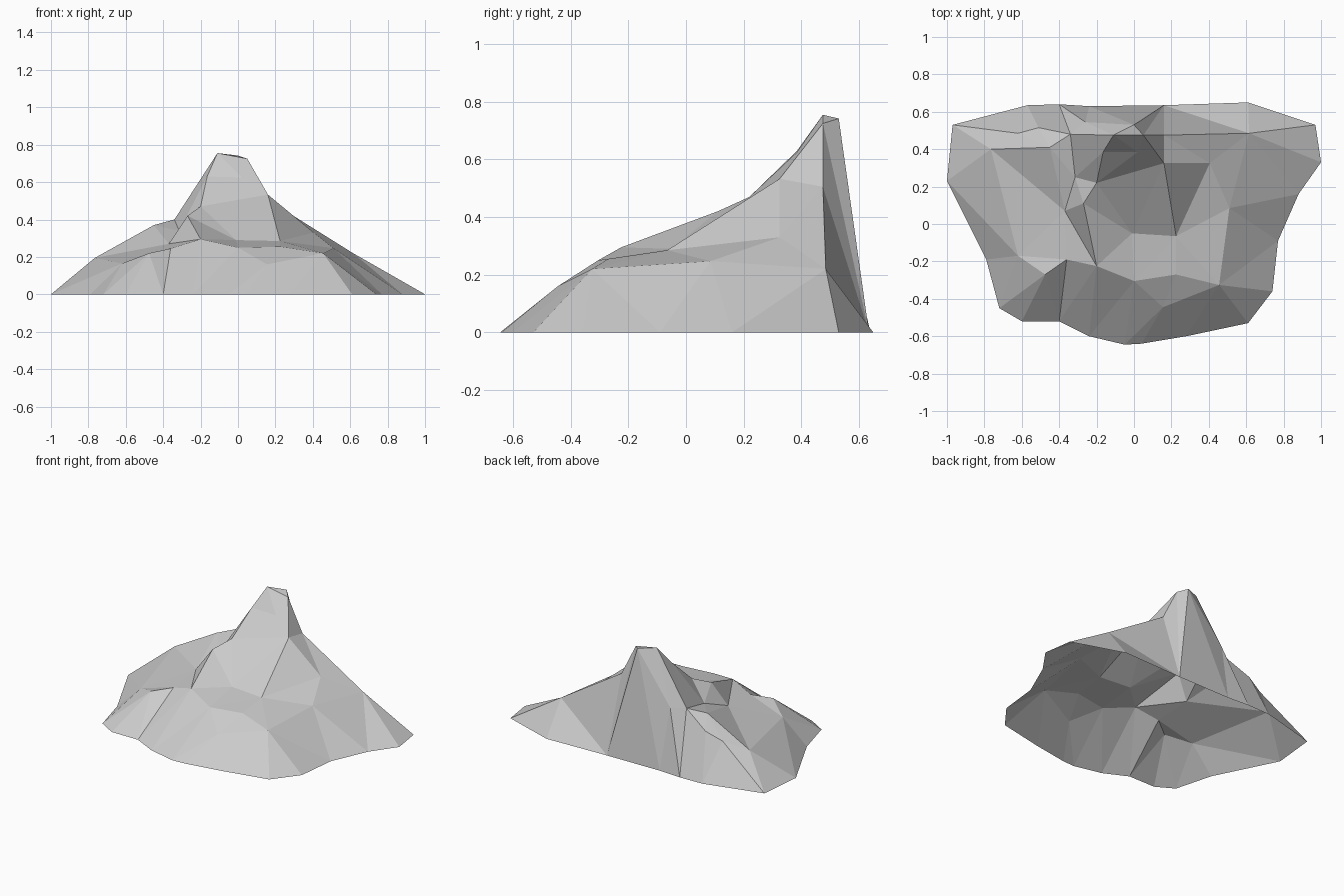
import bpy
import bmesh
from mathutils import Vector
from mathutils.geometry import delaunay_2d_cdt

default_cube = bpy.data.objects.get("Cube")
if default_cube:
    bpy.data.objects.remove(default_cube, do_unlink=True)

# Foot of the mountain, anticlockwise from the back right corner, on the ground
foot = [(-.97, .53), (-1, .23), (-.79, -.19), (-.72, -.45), (-.6, -.52),
        (-.4, -.52), (-.24, -.6), (-.05, -.645), (.04, -.64), (.28, -.6),
        (.61, -.53), (.74, -.36), (.77, -.09), (.88, .16), (1, .33),
        (.97, .53), (.61, .65), (.16, .635), (-.24, .63), (-.4, .64), (-.57, .635)]

# Landmarks of the terrain
terrain = {
    # summit
    "peak": (-.11, .475, .755),
    "peak_back": (0, .53, .742),
    "peak_side": (.05, .475, .725),
    "brow_west": (-.165, .385, .63),
    "brow_east": (.02, .385, .625),
    "shoulder_west": (-.2, .22, .47),
    "shoulder_east": (.16, .325, .533),
    # back crest
    "notch": (-.26, .545, .41),
    "saddle": (-.34, .48, .4),
    "crest_dip": (-.51, .515, .3),
    "crest_low": (-.62, .485, .25),
    "crest_step": (.16, .475, .505),
    "crest_east": (.615, .485, .22),
    # west side with its hollow
    "knoll": (-.45, .41, .37),
    "knoll_low": (-.765, .4, .195),
    "hollow_top": (-.315, .25, .34),
    "hollow_rim": (-.27, .11, .42),
    "hollow_floor": (-.37, .07, .27),
    "west_bank": (-.62, -.17, .165),
    "west_lip": (-.475, -.27, .22),
    "west_bay": (-.36, -.19, .245),
    # front terrace
    "spur": (-.2, -.225, .295),
    "terrace_mid": (-.01, -.05, .29),
    "terrace_east": (.225, -.065, .285),
    "lip_mid": (0, -.305, .25),
    "lip_east": (.225, -.27, .255),
    "lip_corner": (.455, -.326, .22),
    "lip_low": (.155, -.445, .16),
    # east side
    "east_bank": (.51, .085, .247),
    "east_knoll": (.405, .325, .33),
}

# Ridges and creases that the facets must follow
ridges = [
    "foot_0 crest_low crest_dip saddle peak peak_side crest_step crest_east foot_15",
    "peak peak_back peak_side shoulder_east terrace_east",
    "peak brow_west shoulder_west hollow_rim spur",
    "shoulder_west hollow_top hollow_floor spur",
    "hollow_rim hollow_floor",
    "saddle foot_19 notch peak_back foot_17 crest_step",
    "shoulder_west shoulder_east east_knoll east_bank lip_corner",
    "west_bank west_lip west_bay spur terrace_mid terrace_east lip_mid",
    "spur lip_mid lip_east lip_corner",
    "lip_east terrace_east east_bank",
    "knoll_low west_bank",
    "crest_east east_knoll",
]

points = {f"foot_{i}": (x, y, 0) for i, (x, y) in enumerate(foot)}
points.update(terrain)
order = {name: i for i, name in enumerate(points)}
coords = [Vector(p) for p in points.values()]

edges = []
for ridge in ridges:
    names = ridge.split()
    edges += [(order[a], order[b]) for a, b in zip(names, names[1:])]

# Triangulate the plan inside the foot, then lift each point to its height
plan, _, triangles, origins, _, _ = delaunay_2d_cdt(
    [p.xy for p in coords], edges, [list(range(len(foot)))], 1, 0.0001)


def height(i):
    if origins[i]:
        return coords[origins[i][0]].z
    near = sorted(coords, key=lambda p: (p.xy - plan[i]).length)
    return (near[0].z + near[1].z) / 2


bm = bmesh.new()
verts = [bm.verts.new((p.x, p.y, height(i))) for i, p in enumerate(plan)]
for triangle in triangles:
    face = bm.faces.new([verts[i] for i in triangle])
    face.normal_update()
    if face.normal.z < 0:
        face.normal_flip()
    face.smooth = False

mesh = bpy.data.meshes.new("mountain")
bm.to_mesh(mesh)
bm.free()
mountain = bpy.data.objects.new("mountain", mesh)
bpy.context.collection.objects.link(mountain)

# Plain grey rock
rock = bpy.data.materials.new("grey rock")
rock.use_nodes = True
grey = (.6, .6, .6, 1)
rock.diffuse_color = grey
rock.node_tree.nodes["Principled BSDF"].inputs["Base Color"].default_value = grey
mesh.materials.append(rock)
